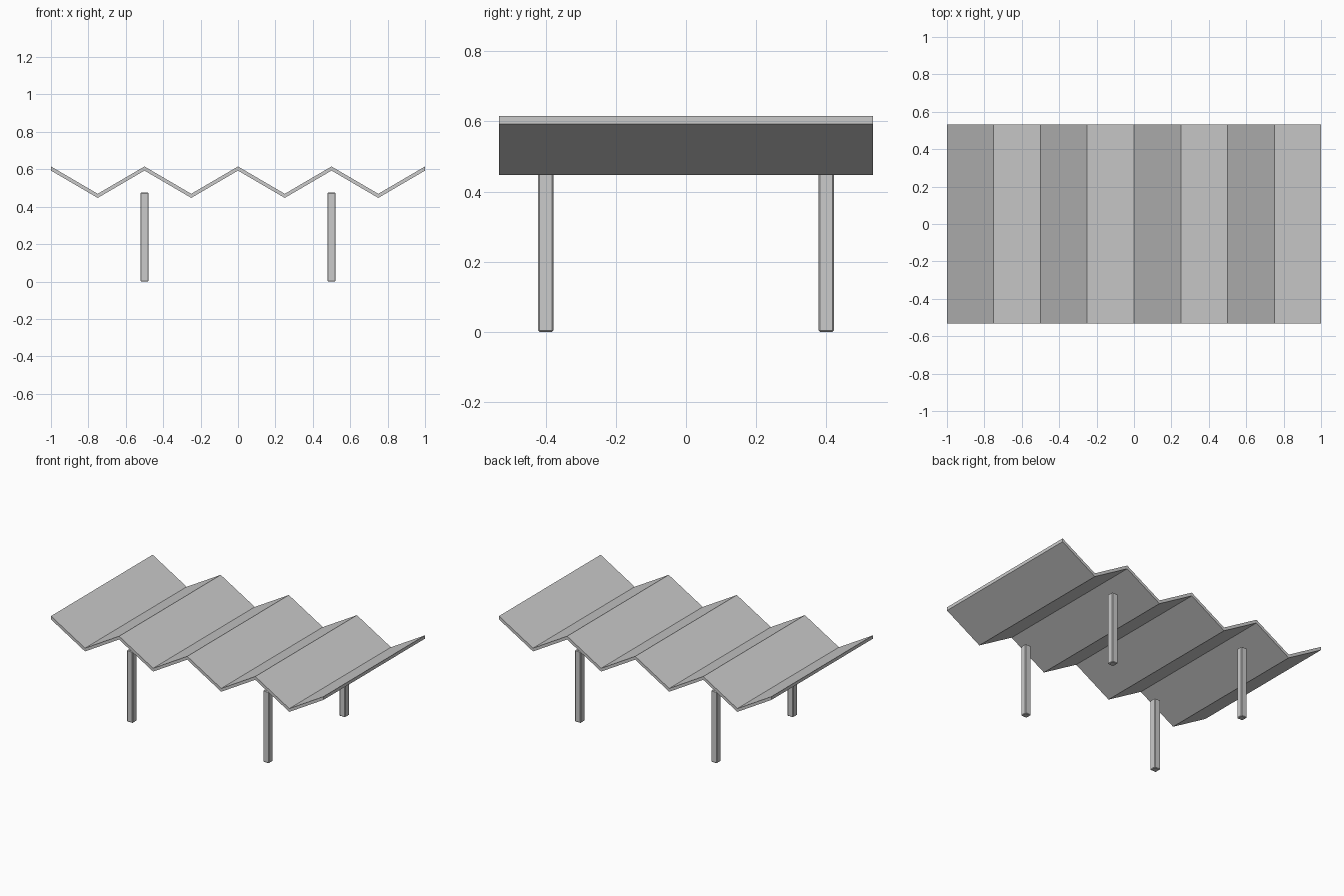
import bpy
import bmesh

cube = bpy.data.objects.get("Cube")
if cube:
    bpy.data.objects.remove(cube, do_unlink=True)

grey = bpy.data.materials.new("light_grey")
grey.use_nodes = True
colour = (0.6, 0.6, 0.6, 1)
grey.diffuse_color = colour
grey.node_tree.nodes["Principled BSDF"].inputs["Base Color"].default_value = colour


def add_object(name, bm):
    bmesh.ops.recalc_face_normals(bm, faces=bm.faces)
    mesh = bpy.data.meshes.new(name)
    bm.to_mesh(mesh)
    bm.free()
    mesh.materials.append(grey)
    obj = bpy.data.objects.new(name, mesh)
    bpy.context.collection.objects.link(obj)
    return obj


# Folded roof: zigzag strip with vertical thickness, extruded front to back
PEAK, VALLEY, THICK, HALF_DEPTH, FOLDS = 0.615, 0.469, 0.022, 0.533, 8
bm = bmesh.new()
rows = []
for i in range(FOLDS + 1):
    x = -1 + 2 * i / FOLDS
    z = VALLEY if i % 2 else PEAK
    rows.append([bm.verts.new((x, y, h)) for y, h in (
        (-HALF_DEPTH, z - THICK), (HALF_DEPTH, z - THICK),
        (HALF_DEPTH, z), (-HALF_DEPTH, z))])
for a, b in zip(rows, rows[1:]):
    for k in range(4):
        n = (k + 1) % 4
        bm.faces.new((a[k], a[n], b[n], b[k]))
bm.faces.new(rows[0])
bm.faces.new(rows[-1])
add_object("folded_roof", bm)

# Four square posts with slightly chamfered edges
HEIGHT, WIDTH = 0.475, 0.043
for side, x in (("right", -0.5), ("left", 0.5)):
    for end, y in (("front", -0.4), ("back", 0.4)):
        bm = bmesh.new()
        bmesh.ops.create_cube(bm, size=1)
        bmesh.ops.scale(bm, vec=(WIDTH, WIDTH, HEIGHT), verts=bm.verts)
        bmesh.ops.translate(bm, vec=(x, y, HEIGHT / 2), verts=bm.verts)
        bmesh.ops.bevel(bm, geom=bm.edges[:], offset=0.004, segments=1,
                        affect='EDGES')
        add_object(f"{end}_{side}_post", bm)
